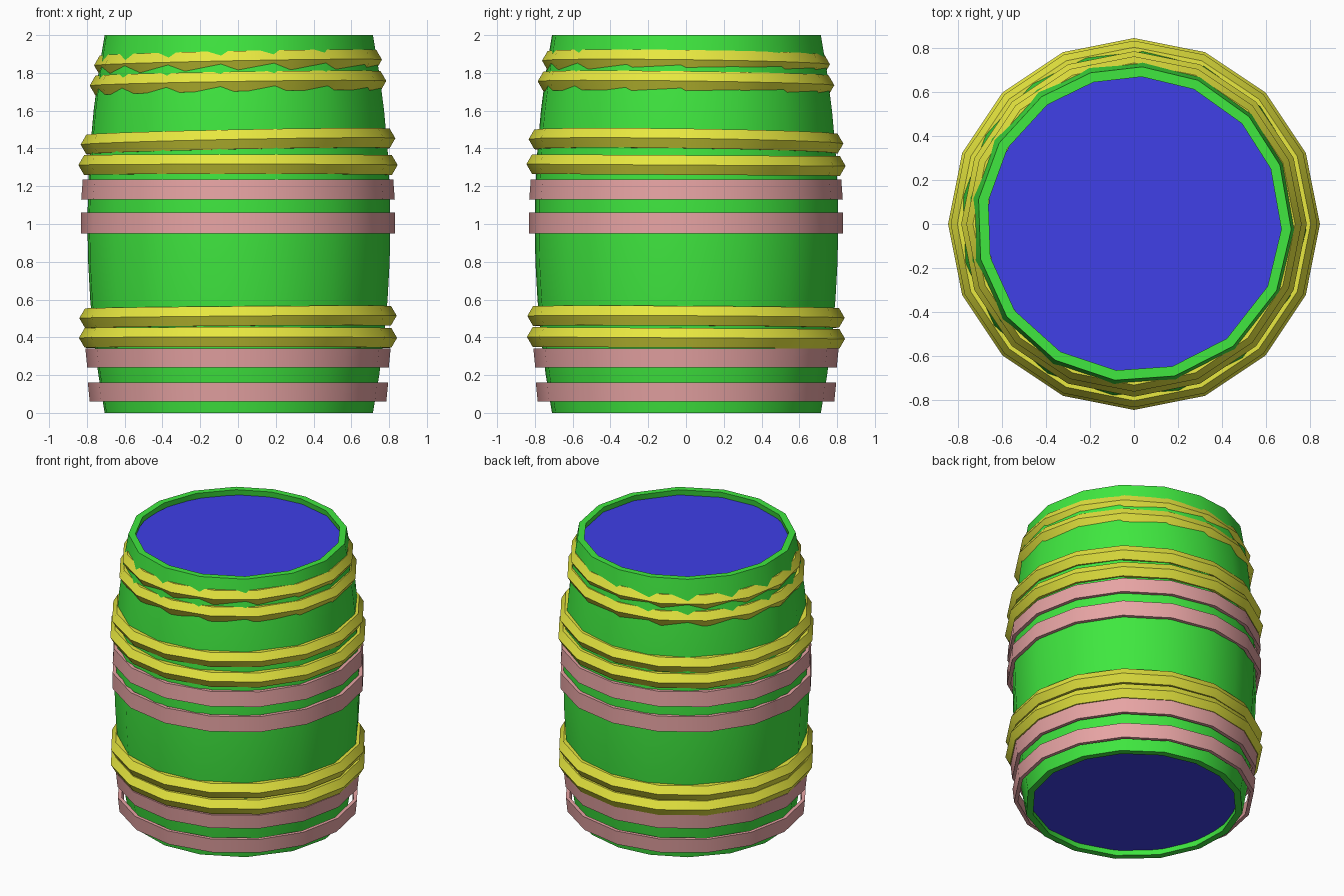
import bpy, bmesh
from math import radians, cos, sin, pi

if "Cube" in bpy.data.objects:
    bpy.data.objects.remove(bpy.data.objects["Cube"])


def material(name, rgb):
    m = bpy.data.materials.new(name)
    m.diffuse_color = (*rgb, 1)
    m.use_nodes = True
    m.node_tree.nodes["Principled BSDF"].inputs["Base Color"].default_value = m.diffuse_color
    return m


GREEN = material("stave_green", (0.05, 0.8, 0.05))
YELLOW = material("hoop_yellow", (0.8, 0.8, 0.05))
PINK = material("band_pink", (0.8, 0.37, 0.37))
BLUE = material("lid_blue", (0.05, 0.05, 0.8))
EVEN = [i * 22.5 for i in range(16)]


def lathe(name, profile, mat, angles=EVEN, loc=(0, 0, 0), tilt=(0, 0)):
    """Closed (radius, z) profile swept round the z axis at the given angles."""
    bm = bmesh.new()
    rings = [[bm.verts.new((r * cos(radians(a)), r * sin(radians(a)),
                            z + tilt[0] * r * cos(radians(a)) + tilt[1] * r * sin(radians(a))))
              for r, z in profile] for a in angles]
    n, k = len(rings), len(profile)
    for i in range(n):
        a, b = rings[i], rings[(i + 1) % n]
        for j in range(k):
            bm.faces.new((a[j], b[j], b[(j + 1) % k], a[(j + 1) % k]))
    bmesh.ops.recalc_face_normals(bm, faces=bm.faces)
    me = bpy.data.meshes.new(name)
    bm.to_mesh(me)
    bm.free()
    ob = bpy.data.objects.new(name, me)
    ob.location = loc
    bpy.context.collection.objects.link(ob)
    me.materials.append(mat)
    bpy.ops.object.select_all(action='DESELECT')
    ob.select_set(True)
    bpy.context.view_layer.objects.active = ob
    bpy.ops.object.shade_smooth_by_angle(angle=radians(32))
    return ob


# Bulging stave shell, with slightly uneven stave widths
stave_angles = [-2, 22, 43, 66, 87, 106, 126, 149, 171, 193, 216, 240, 263, 285, 309, 335]
zs = [i * 0.2 for i in range(11)]
outer = [(0.715 + 0.092 * (1 - (z - 1) ** 2), z) for z in zs]
inner = [(r - 0.045, z) for r, z in reversed(outer)]
lathe("stave_shell", outer + inner, GREEN, stave_angles)

# Recessed lids
for name, z in (("bottom_lid", 0.05), ("top_lid", 1.95)):
    bpy.ops.mesh.primitive_cylinder_add(vertices=32, radius=0.677, depth=0.02,
                                        location=(0.008, 0, z))
    lid = bpy.context.object
    lid.name = name
    lid.data.materials.append(BLUE)

# Rounded rope hoops: height, outer radius, slope in x and y
hoops = [(1.855, 0.762, 0.02, -0.013), (1.745, 0.785, 0.016, -0.013),
         (1.437, 0.833, 0.02, -0.014), (1.312, 0.845, 0.0, -0.006),
         (0.508, 0.84, 0.008, -0.006), (0.397, 0.842, 0.0, -0.006)]
minor = 0.06
section = [(cos(i * pi / 3) * minor, sin(i * pi / 3) * minor) for i in range(6)]
for i, (z, r, sx, sy) in enumerate(hoops):
    hoop = lathe(f"hoop_{i + 1}", [(r - minor + dr, dz) for dr, dz in section],
                 YELLOW, loc=(0, 0, z), tilt=(sx, sy))
    hoop.data.shade_smooth()

# Flat bands: bottom, top, lower radius, upper radius
bands = [(0.06, 0.16, 0.785, 0.795), (0.24, 0.34, 0.798, 0.808),
         (0.95, 1.06, 0.832, 0.83), (1.13, 1.235, 0.83, 0.822)]
for i, (z0, z1, r0, r1) in enumerate(bands):
    lathe(f"band_{i + 1}", [(r0, z0), (r1, z1), (r1 - 0.025, z1), (r0 - 0.025, z0)], PINK)
